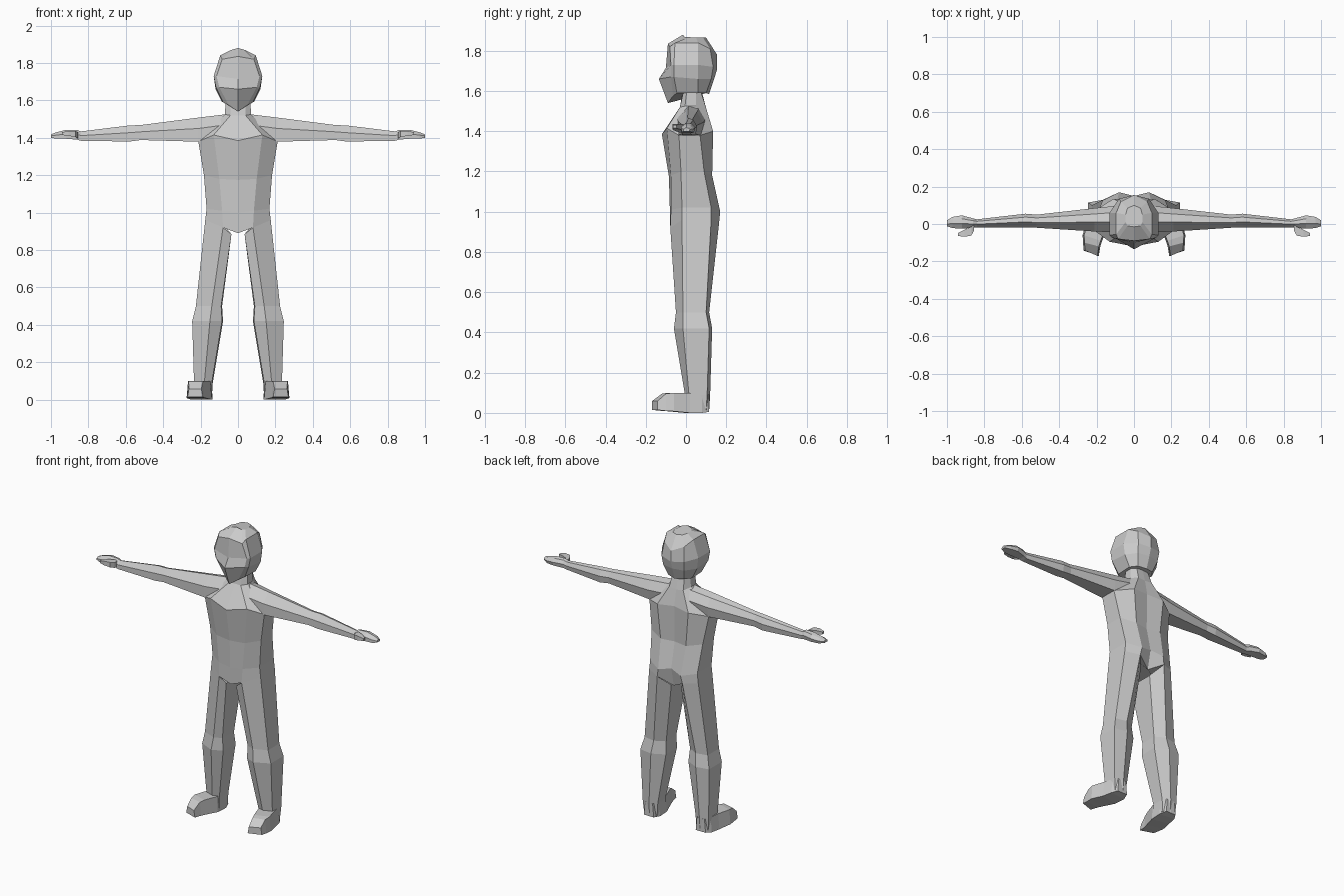
import bpy, bmesh

grey = bpy.data.materials.new("plain_grey")
grey.diffuse_color = (0.6, 0.6, 0.6, 1)


def loft(name, rings, cap_start=True, cap_end=True, mirror=False):
    """Skin closed rings of points into a flat-shaded tube."""
    bm = bmesh.new()
    rows = [[bm.verts.new(p) for p in ring] for ring in rings]
    n = len(rows[0])
    for a, b in zip(rows, rows[1:]):
        for i in range(n):
            j = (i + 1) % n
            bm.faces.new((a[i], a[j], b[j], b[i]))
    if cap_start:
        bm.faces.new(rows[0][::-1])
    if cap_end:
        bm.faces.new(rows[-1])
    bmesh.ops.recalc_face_normals(bm, faces=bm.faces)
    mesh = bpy.data.meshes.new(name)
    bm.to_mesh(mesh)
    bm.free()
    mesh.materials.append(grey)
    obj = bpy.data.objects.new(name, mesh)
    bpy.context.collection.objects.link(obj)
    if mirror:
        mod = obj.modifiers.new("Mirror", 'MIRROR')
        mod.use_mirror_merge = False
    return obj


def whole(half):
    """Complete a half ring that runs from front centre to back centre."""
    return half + [(-x, y, z) for x, y, z in half[-2:0:-1]]


# Head: jaw, cheek, temple, brow, crown
loft("head", [whole(r) for r in (
    [(0, -.09, 1.54), (.05, -.065, 1.575), (.08, -.045, 1.59),
     (.085, .06, 1.59), (.055, .10, 1.59), (0, .115, 1.585)],
    [(0, -.135, 1.66), (.10, -.075, 1.67), (.118, -.06, 1.67),
     (.12, .06, 1.66), (.075, .125, 1.66), (0, .14, 1.66)],
    [(0, -.10, 1.715), (.115, -.075, 1.73), (.13, -.06, 1.73),
     (.13, .06, 1.73), (.08, .135, 1.72), (0, .155, 1.71)],
    [(0, -.09, 1.835), (.085, -.08, 1.82), (.095, -.055, 1.84),
     (.095, .06, 1.84), (.07, .12, 1.81), (0, .155, 1.78)],
    [(0, -.015, 1.88), (.035, -.01, 1.87), (.045, .01, 1.865),
     (.045, .05, 1.865), (.035, .085, 1.865), (0, .10, 1.865)])])

# Torso: hips, waist, ribs, chest, shoulders, neck
hip = [(0, -.075, .89), (.08, -.078, .92), (.175, -.02, .96),
       (.175, .125, .96), (.09, .165, .95), (0, .125, .90)]
loft("torso", [whole(r) for r in (
    hip,
    [(0, -.08, 1.0), (.085, -.075, 1.01), (.168, -.02, 1.02),
     (.168, .125, 1.02), (.08, .17, 1.0), (0, .15, 1.02)],
    [(0, -.085, 1.175), (.10, -.075, 1.18), (.182, -.025, 1.2),
     (.182, .09, 1.2), (.09, .13, 1.18), (0, .115, 1.18)],
    [(0, -.12, 1.385), (.13, -.095, 1.415), (.212, -.035, 1.38),
     (.212, .07, 1.38), (.11, .135, 1.40), (0, .12, 1.41)],
    [(0, -.03, 1.52), (.04, -.03, 1.52), (.07, -.005, 1.525),
     (.07, .05, 1.525), (.05, .10, 1.515), (0, .10, 1.51)],
    [(0, -.015, 1.61), (.04, -.01, 1.61), (.065, .005, 1.61),
     (.065, .05, 1.61), (.04, .07, 1.61), (0, .075, 1.61)])])

# Legs: share the hip edge, then knee, calf, ankle, sole
leg_xy = [
    (.50, [(.09, -.03), (.14, -.05), (.225, -.015), (.225, .10), (.15, .115), (.085, .08)]),
    (.42, [(.085, -.03), (.15, -.06), (.245, -.015), (.245, .115), (.16, .13), (.08, .09)]),
    (.09, [(.14, .01), (.18, -.005), (.235, .015), (.235, .105), (.18, .12), (.135, .095)]),
    (.01, [(.14, .01), (.18, -.005), (.235, .015), (.228, .10), (.18, .115), (.14, .095)])]
loft("legs", [[(.035, -.07, .885)] + hip[1:5] + [(.035, .10, .885)]]
     + [[(x, y, z) for x, y in pts] for z, pts in leg_xy],
     cap_start=False, mirror=True)

# Feet: heel to toe as (inner x, inner y, outer x, outer y, bottom, top)
foot = [(.15, .115, .22, .115, .005, .09),
        (.135, .07, .24, .08, 0, .095),
        (.14, -.005, .252, .02, 0, .098),
        (.17, -.09, .275, -.06, .008, .10),
        (.18, -.12, .272, -.10, .01, .095),
        (.188, -.17, .27, -.142, .015, .058)]
loft("feet", [[(xi, yi, b), (xo, yo, b), (xo - .008, yo, t), (xi + .008, yi, t)]
              for xi, yi, xo, yo, b, t in foot], mirror=True)

# Arms and hands: (x, front, back, bottom, top)
arm = [(.07, -.045, .10, 1.40, 1.525),
       (.21, -.04, .085, 1.379, 1.508),
       (.52, -.02, .05, 1.388, 1.468),
       (.58, -.018, .055, 1.38, 1.466),
       (.84, -.018, .025, 1.384, 1.434),
       (.86, -.02, .03, 1.39, 1.442),
       (.92, -.025, .046, 1.395, 1.442),
       (.97, -.022, .038, 1.395, 1.43),
       (1.0, -.012, .02, 1.40, 1.418)]
loft("arms", [[(x, f, b), (x, f, b + .55 * (t - b)), (x, f + .4 * (k - f), t),
               (x, f + .75 * (k - f), t - .1 * (t - b)),
               (x, k, b + .5 * (t - b)), (x, k - .1 * (k - f), b)]
              for x, f, k, b, t in arm], mirror=True)

# Thumbs: (x, front, back, bottom, top)
thumb = [(.855, -.035, 0, 1.395, 1.43),
         (.87, -.062, -.015, 1.405, 1.437),
         (.905, -.068, -.03, 1.41, 1.437),
         (.94, -.064, -.048, 1.415, 1.43)]
loft("thumbs", [[(x, f, b), (x, k, b), (x, k, t), (x, f, t)]
                for x, f, k, b, t in thumb], mirror=True)
